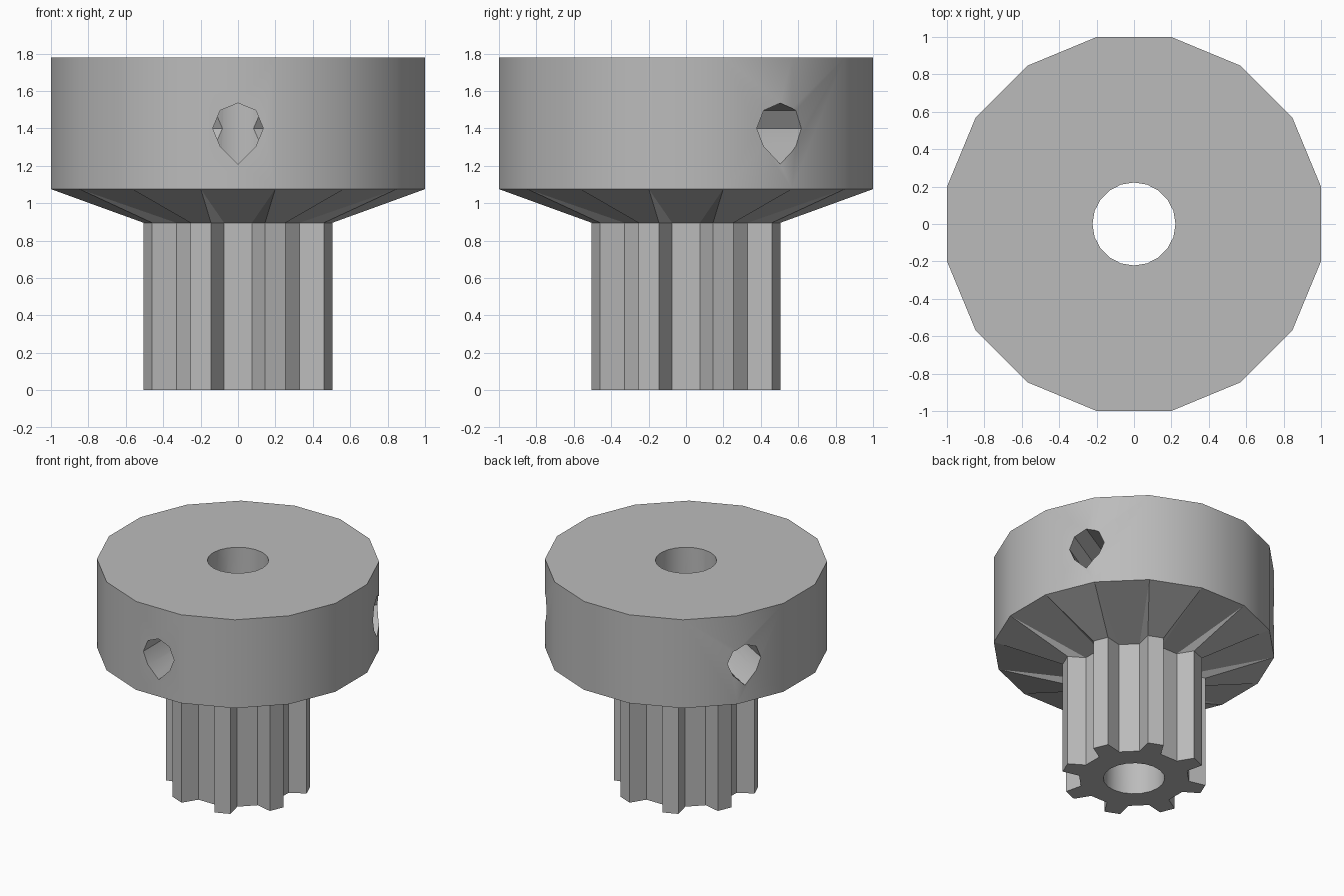
import bpy
import bmesh
from math import cos, sin, radians, pi
from mathutils import Matrix

cube = bpy.data.objects.get("Cube")
if cube:
    bpy.data.objects.remove(cube, do_unlink=True)

GREY = (0.5, 0.5, 0.5, 1.0)
mat = bpy.data.materials.new("plain_grey")
mat.use_nodes = True
mat.diffuse_color = GREY
mat.node_tree.nodes["Principled BSDF"].inputs["Base Color"].default_value = GREY

TEETH = 8
PITCH = 2 * pi / TEETH
Z_NECK, Z_RIM, Z_TOP = 0.895, 1.075, 1.78
RIM_R = 1 / cos(pi / 16)


def polar(r, a):
    return r * sin(a), -r * cos(a)


def make_object(name, bm):
    bmesh.ops.recalc_face_normals(bm, faces=bm.faces[:])
    mesh = bpy.data.meshes.new(name)
    bm.to_mesh(mesh)
    bm.free()
    mesh.materials.append(mat)
    obj = bpy.data.objects.new(name, mesh)
    bpy.context.collection.objects.link(obj)
    return obj


def ring(bm, points, z):
    return [bm.verts.new((x, y, z)) for x, y in points]


def bridge(bm, low, high):
    n = len(low)
    for i in range(n):
        j = (i + 1) % n
        bm.faces.new((low[i], low[j], high[j], high[i]))


# Toothed outline: four corners per pitch, valley then tooth tip
gear = []
for k in range(TEETH):
    a = k * PITCH
    for r, deg in ((0.399, -10.8), (0.399, 10.8), (0.525, 16), (0.525, 29)):
        gear.append(polar(r, a + radians(deg)))
disc = [polar(RIM_R, (k - 0.5) * PITCH / 2) for k in range(2 * TEETH)]

# Body: toothed shaft, flared neck and wide head
bm = bmesh.new()
foot = ring(bm, gear, 0)
neck = ring(bm, gear, Z_NECK)
rim = ring(bm, disc, Z_RIM)
top = ring(bm, disc, Z_TOP)
bridge(bm, foot, neck)
bridge(bm, rim, top)
for i in range(2 * TEETH):
    a, b, c = neck[2 * i], neck[2 * i + 1], neck[(2 * i + 2) % len(neck)]
    r0, r1 = rim[i], rim[(i + 1) % len(rim)]
    bm.faces.new((a, b, r1, r0))   # valley or tooth flare
    bm.faces.new((b, c, r1))       # tooth flank running out
bm.faces.new(foot)
bm.faces.new(top)
body = make_object("pulley_body", bm)

# Cutter for the central bore
bm = bmesh.new()
bmesh.ops.create_cone(bm, cap_ends=True, segments=20, radius1=0.222, radius2=0.222,
                      depth=3, matrix=Matrix.Translation((0, 0, 1)))
cutters = [make_object("bore_cutter", bm)]

# Cutters for three radial screw holes with a pointed lower end
R = 0.135
drop = [(R * cos(k * pi / 4), R * sin(k * pi / 4)) for k in range(-1, 6)]
drop.append((0, -R * 2 ** 0.5))
for k in range(3):
    bm = bmesh.new()
    inner = [bm.verts.new((x, -0.05, 1.4 + z)) for x, z in drop]
    outer = [bm.verts.new((x, -1.3, 1.4 + z)) for x, z in drop]
    bridge(bm, inner, outer)
    bm.faces.new(inner)
    bm.faces.new(outer)
    bm.transform(Matrix.Rotation(k * 2 * pi / 3, 4, 'Z'))
    cutters.append(make_object("screw_hole_cutter", bm))

# Cut the holes and bake the result
bpy.context.view_layer.objects.active = body
for cutter in cutters:
    cutter.hide_render = True
    mod = body.modifiers.new("cut", 'BOOLEAN')
    mod.operation = 'DIFFERENCE'
    mod.solver = 'EXACT'
    mod.object = cutter
    bpy.ops.object.modifier_apply(modifier=mod.name)
    bpy.data.objects.remove(cutter, do_unlink=True)

bpy.ops.object.select_all(action='DESELECT')
body.select_set(True)
bpy.ops.object.shade_smooth_by_angle(angle=radians(24))
